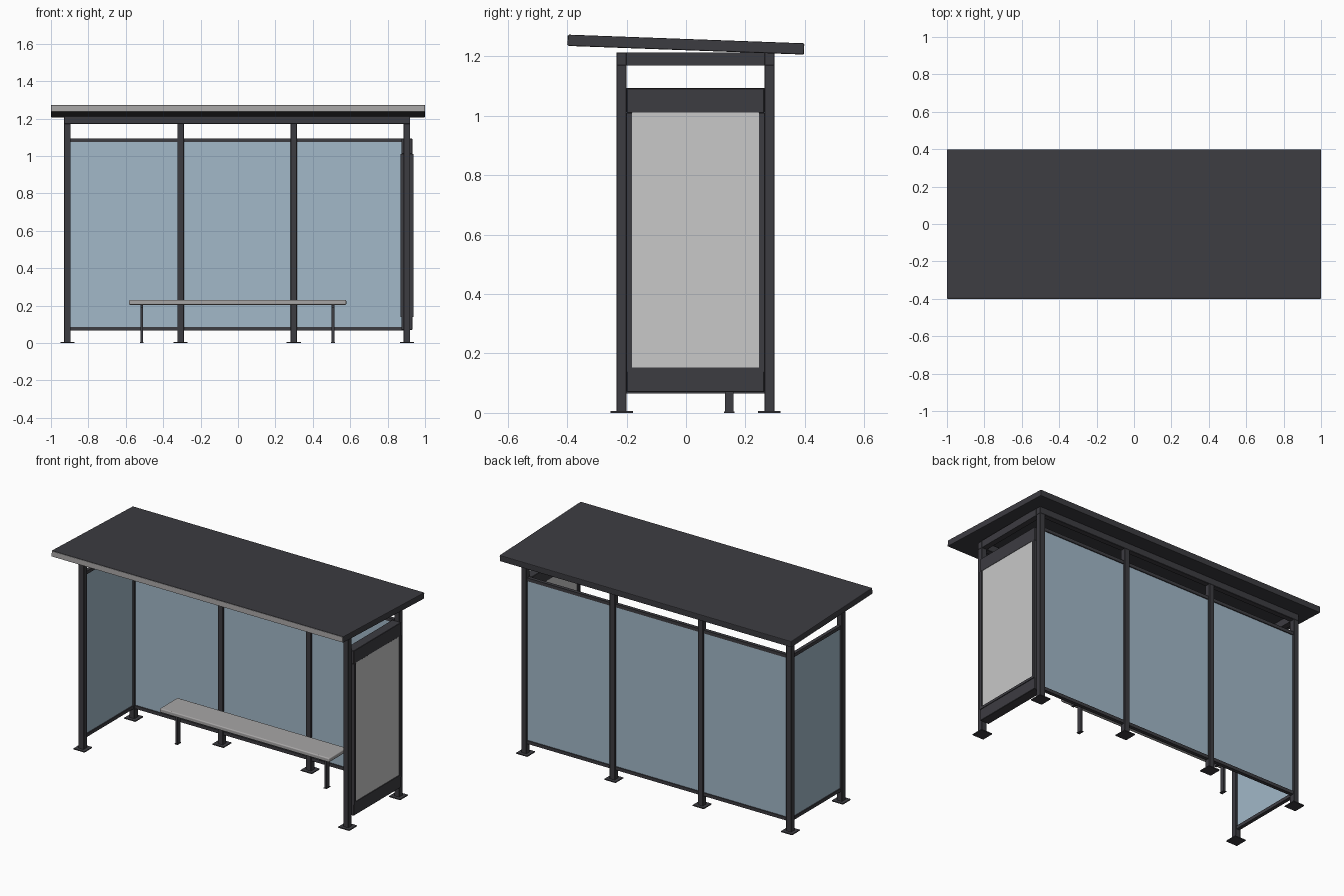
import bpy
import math

if "Cube" in bpy.data.objects:
    bpy.data.objects.remove(bpy.data.objects["Cube"], do_unlink=True)


def material(name, color):
    m = bpy.data.materials.new(name)
    m.use_nodes = True
    m.diffuse_color = (*color, 1)
    m.node_tree.nodes["Principled BSDF"].inputs["Base Color"].default_value = (*color, 1)
    return m


DARK = material("charcoal metal", (0.046, 0.045, 0.053))
GLASS = material("blue glass", (0.36, 0.48, 0.58))
POSTER = material("pale poster", (0.58, 0.58, 0.58))
GREY = material("light grey metal", (0.39, 0.38, 0.38))


def box(name, mat, x, y, z, bevel=0.0, segments=1):
    """Box spanning the (low, high) pairs x, y and z."""
    bpy.ops.mesh.primitive_cube_add(size=1, location=[sum(s) / 2 for s in (x, y, z)])
    ob = bpy.context.object
    ob.name = name
    ob.scale = [s[1] - s[0] for s in (x, y, z)]
    bpy.ops.object.transform_apply(location=False, rotation=False, scale=True)
    ob.data.materials.append(mat)
    if bevel:
        mod = ob.modifiers.new("soft edges", "BEVEL")
        mod.width = bevel
        mod.segments = segments
    return ob


def around(center, half):
    return (center - half, center + half)


POST_X = [-0.912, -0.307, 0.298, 0.903]
LEFT_X, RIGHT_X = POST_X[0], POST_X[-1]
FRONT_Y, BACK_Y = -0.217, 0.281
H = 0.0175          # half width of a post
BEAM_Z = (1.17, 1.214)
INNER_Y = (FRONT_Y + H, BACK_Y - H)

# Posts with base plates
spots = [("back", x, BACK_Y) for x in POST_X]
spots += [("front", x, FRONT_Y) for x in (LEFT_X, RIGHT_X)]
for i, (side, x, y) in enumerate(spots):
    box(f"{side}_post_{i}", DARK, around(x, H), around(y, H), (0, 1.172), 0.002)
    box(f"base_plate_{i}", DARK, around(x, 0.038), around(y, 0.038), (0, 0.006))

# Top ring of beams
for name, y in (("front", FRONT_Y), ("back", BACK_Y)):
    box(f"{name}_beam", DARK, (LEFT_X - H, RIGHT_X + H), around(y, H), BEAM_Z, 0.002)
for name, x in (("right_end", LEFT_X), ("left_end", RIGHT_X)):
    box(f"{name}_beam", DARK, around(x, H), INNER_Y, BEAM_Z)

# Back wall: a glazed bay between each pair of posts
RAILS = {"lower": (0.066, 0.086), "upper": (1.074, 1.094)}
GLASS_Z = (0.08, 1.08)
for i, (a, b) in enumerate(zip(POST_X, POST_X[1:])):
    span = (a + H, b - H)
    box(f"back_glass_{i}", GLASS, span, around(BACK_Y, 0.005), GLASS_Z)
    for name, z in RAILS.items():
        box(f"back_{name}_rail_{i}", DARK, span, around(BACK_Y, 0.011), z)

# Glazed end wall
box("end_glass", GLASS, around(LEFT_X, 0.005), INNER_Y, GLASS_Z)
for name, z in RAILS.items():
    box(f"end_{name}_rail", DARK, around(LEFT_X, 0.011), INNER_Y, z)

# Poster cabinet closing the other end
box("cabinet_header", DARK, around(RIGHT_X, 0.03), INNER_Y, (1.01, 1.092), 0.002)
box("cabinet_footer", DARK, around(RIGHT_X, 0.03), INNER_Y, (0.07, 0.142), 0.002)
for name, y in (("front", INNER_Y[0]), ("back", INNER_Y[1] - 0.018)):
    box(f"cabinet_{name}_stile", DARK, around(RIGHT_X, 0.034), (y, y + 0.018), (0.142, 1.01))
box("cabinet_sill", DARK, around(RIGHT_X, 0.034), INNER_Y, (0.138, 0.153))
box("poster_panel", POSTER, around(RIGHT_X, 0.029),
    (INNER_Y[0] + 0.018, INNER_Y[1] - 0.018), (0.153, 1.012))

# Bench
box("bench_seat", GREY, (-0.583, 0.579), (0.065, 0.24), (0.204, 0.23), 0.006, 3)
bpy.ops.object.shade_smooth_by_angle(angle=math.radians(40))
for name, x in (("right", -0.514), ("left", 0.508)):
    box(f"bench_{name}_leg", DARK, around(x, 0.007), around(0.146, 0.014), (0, 0.2))
    box(f"bench_{name}_bracket", DARK, around(x, 0.007), (0.08, 0.225), (0.19, 0.205))
    box(f"bench_{name}_foot", DARK, around(x, 0.01), around(0.146, 0.018), (0, 0.004))

# Sloping roof with a pale front fascia
TILT = -math.radians(2.1)
roof = box("roof", DARK, (-1, 1), (-0.398, 0.398), (1.221, 1.259), 0.004, 2)
roof.rotation_euler.x = TILT
fascia = box("roof_fascia", GREY, (-0.997, 0.997), (-0.401, -0.396), (-0.016, 0.016))
fascia.parent = roof
fascia.location = (0, -0.3975, 0)
